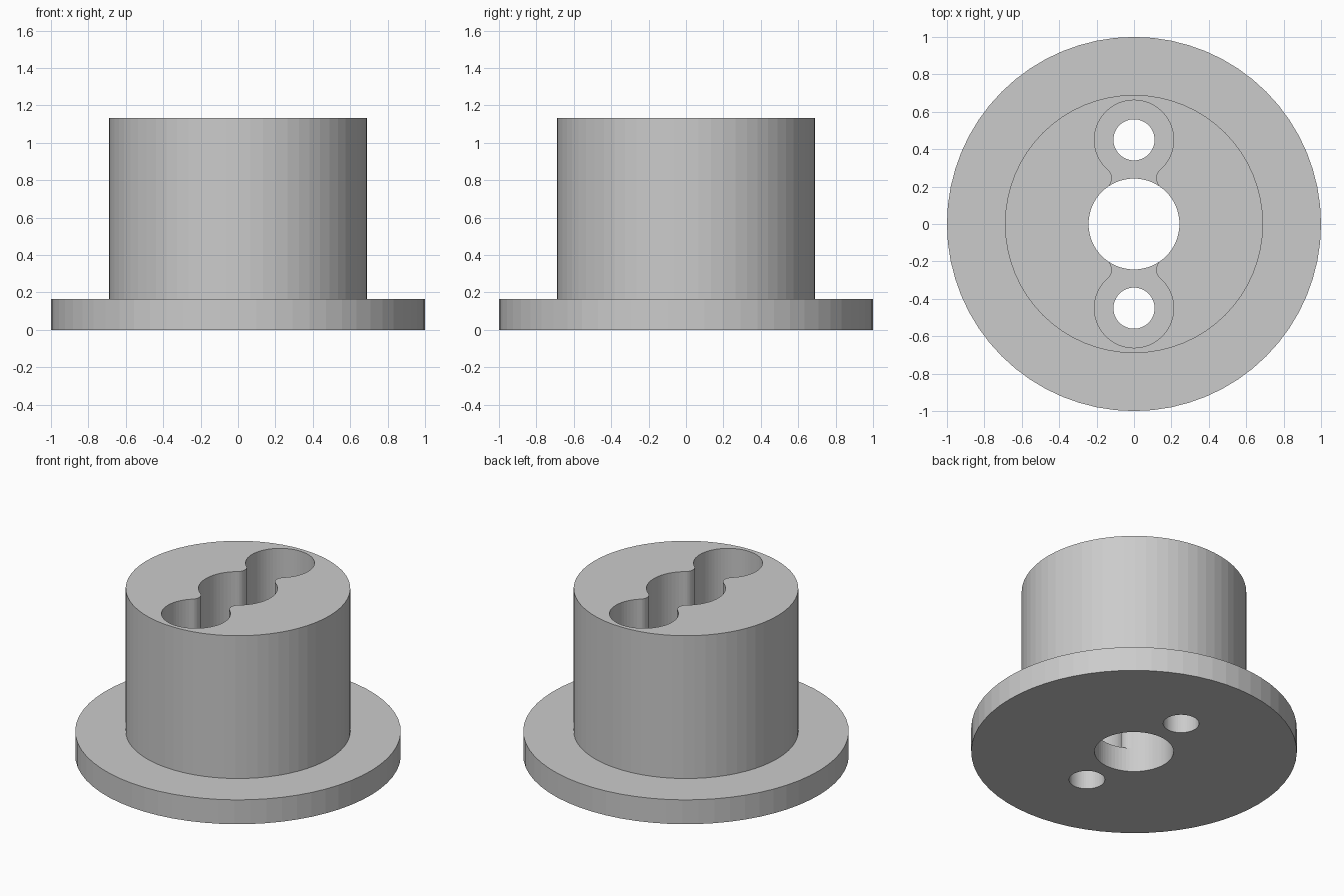
import bpy, bmesh
from math import pi, sin, cos, atan2, sqrt

if "Cube" in bpy.data.objects:
    bpy.data.objects.remove(bpy.data.objects["Cube"])

FLANGE_R, BOSS_R, BORE_R = 1.0, 0.69, 0.243
FLANGE_H, HEIGHT = 0.165, 1.133
SCREW_Y, SCREW_R, POCKET_R, FILLET = 0.45, 0.11, 0.212, 0.06


def make_object(name, bm):
    bmesh.ops.recalc_face_normals(bm, faces=bm.faces)
    mesh = bpy.data.meshes.new(name)
    bm.to_mesh(mesh)
    bm.free()
    obj = bpy.data.objects.new(name, mesh)
    bpy.context.collection.objects.link(obj)
    return obj


def arc(cx, cy, r, a0, a1, n):
    return [(cx + r * cos(a0 + (a1 - a0) * i / n),
             cy + r * sin(a0 + (a1 - a0) * i / n)) for i in range(n + 1)]


def prism(name, outline, z0, z1):
    bm = bmesh.new()
    face = bm.faces.new([bm.verts.new((x, y, z0)) for x, y in outline])
    ext = bmesh.ops.extrude_face_region(bm, geom=[face], use_keep_orig=True)
    top = [v for v in ext["geom"] if isinstance(v, bmesh.types.BMVert)]
    bmesh.ops.translate(bm, verts=top, vec=(0, 0, z1 - z0))
    return make_object(name, bm)


# Flanged body with centre bore, turned from one closed profile
profile = [(BORE_R, 0), (FLANGE_R, 0), (FLANGE_R, FLANGE_H),
           (BOSS_R, FLANGE_H), (BOSS_R, HEIGHT), (BORE_R, HEIGHT)]
bm = bmesh.new()
ring = [bm.verts.new((r, 0, z)) for r, z in profile]
edges = [bm.edges.new((ring[i], ring[(i + 1) % len(ring)])) for i in range(len(ring))]
bmesh.ops.spin(bm, geom=ring + edges, cent=(0, 0, 0), axis=(0, 0, 1),
               angle=2 * pi, steps=64, use_merge=True)
bmesh.ops.remove_doubles(bm, verts=bm.verts, dist=1e-5)
body = make_object("flanged_bushing", bm)

# Slot outline: fillet blending the bore into each screw pocket, mirrored twice
d1, d2 = BORE_R + FILLET, POCKET_R + FILLET
fy = (SCREW_Y ** 2 + d1 ** 2 - d2 ** 2) / (2 * SCREW_Y)
fx = sqrt(d1 ** 2 - fy ** 2)
quarter = arc(fx, fy, FILLET, atan2(fy, fx) + pi, atan2(SCREW_Y - fy, -fx), 10)
quarter += arc(0, SCREW_Y, POCKET_R, atan2(fy - SCREW_Y, fx), pi / 2, 24)[1:]
half = quarter + [(-x, y) for x, y in quarter[-2::-1]]
outline = half + [(-x, -y) for x, y in half]
cutters = [prism("pocket_cutter", outline, FLANGE_H, HEIGHT + 0.1)]

# Screw holes through the flange
for s in (1, -1):
    circle = arc(0, s * SCREW_Y, SCREW_R, 0, 2 * pi, 48)[:-1]
    cutters.append(prism("screw_hole_cutter", circle, -0.1, FLANGE_H + 0.1))

bpy.context.view_layer.objects.active = body
for cutter in cutters:
    cutter.hide_render = True
    mod = body.modifiers.new("cut", "BOOLEAN")
    mod.operation = "DIFFERENCE"
    mod.solver = "EXACT"
    mod.object = cutter
    bpy.ops.object.modifier_apply(modifier=mod.name)
    bpy.data.objects.remove(cutter)
